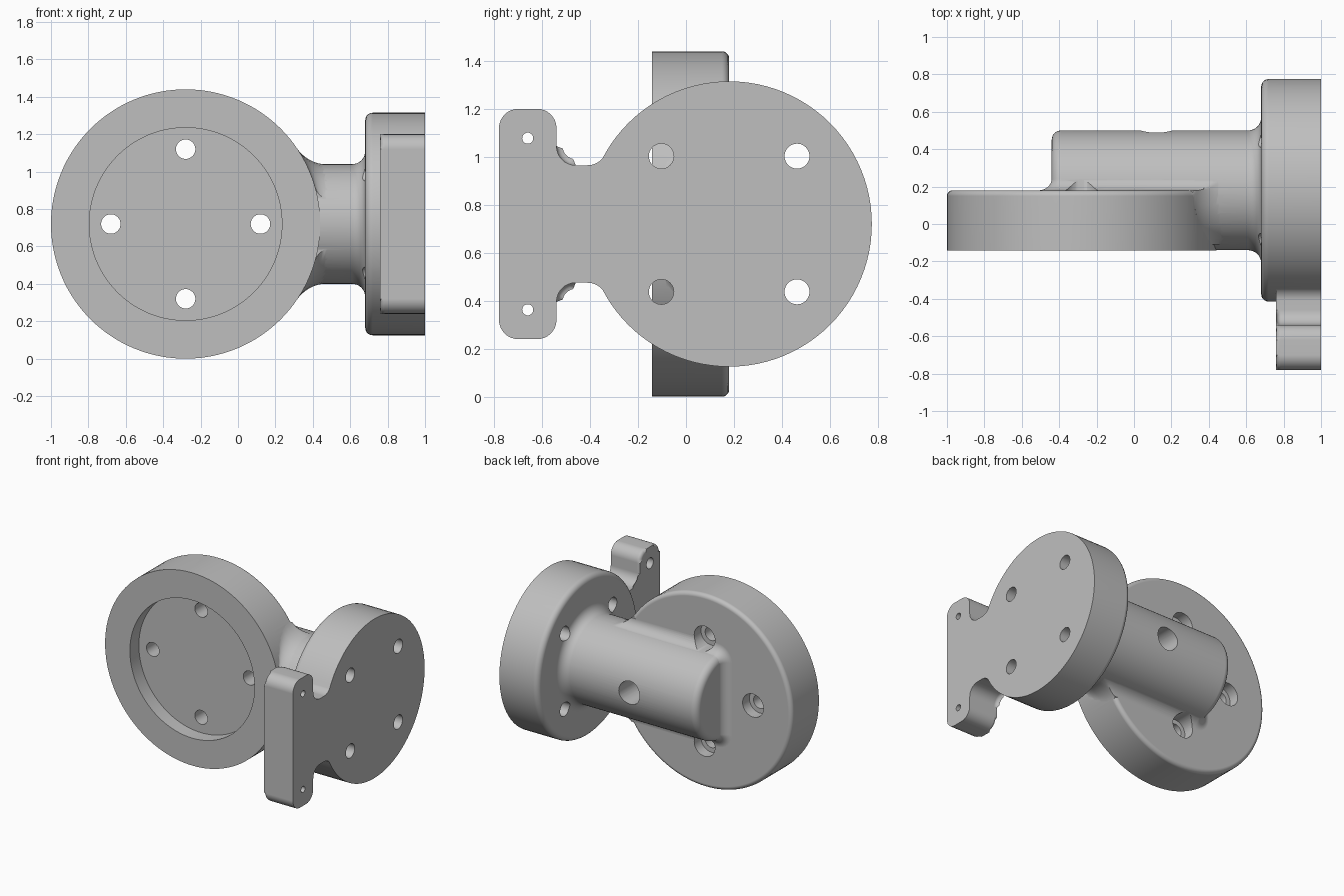
import bpy, bmesh
from math import sin, cos, pi, radians, sqrt, atan2

cube = bpy.data.objects.get("Cube")
if cube:
    bpy.data.objects.remove(cube, do_unlink=True)

Y0, Z0 = 0.18, 0.72          # shared axis of arm and mounting flange
DISC_X, DISC_R = -0.28, 0.72  # motor disc
ARM_R = 0.32

grey = bpy.data.materials.new("plain grey")
grey.use_nodes = True
colour = (0.52, 0.52, 0.52, 1)
grey.diffuse_color = colour
bsdf = next(n for n in grey.node_tree.nodes if n.type == 'BSDF_PRINCIPLED')
bsdf.inputs["Base Color"].default_value = colour


def arc(cx, cy, r, start, end, n=8):
    """Points on an arc, angles in degrees."""
    return [(cx + r * cos(radians(start + (end - start) * i / n)),
             cy + r * sin(radians(start + (end - start) * i / n))) for i in range(n + 1)]


def loft(name, rings, bevel=0):
    """Closed solid through equal-length rings; the first ring's edge may be rounded."""
    bm = bmesh.new()
    loops = [[bm.verts.new(p) for p in ring] for ring in rings]
    n = len(loops[0])
    for a, b in zip(loops, loops[1:]):
        for i in range(n):
            j = (i + 1) % n
            bm.faces.new((a[i], a[j], b[j], b[i]))
    first = bm.faces.new(loops[0])
    bm.faces.new(loops[-1])
    if bevel:
        bmesh.ops.bevel(bm, geom=list(first.edges), offset=bevel, segments=4,
                        profile=0.5, affect='EDGES')
    bmesh.ops.recalc_face_normals(bm, faces=bm.faces)
    mesh = bpy.data.meshes.new(name)
    bm.to_mesh(mesh)
    bm.free()
    mesh.materials.append(grey)
    ob = bpy.data.objects.new(name, mesh)
    bpy.context.collection.objects.link(ob)
    return ob


def lathe(name, profile, axis, centre, n=96):
    """Revolve (position, radius) pairs about a line along x or y."""
    c, z = centre
    rings = []
    for t, r in profile:
        ring = []
        for i in range(n):
            a = 2 * pi * i / n
            u, v = c + r * cos(a), z + r * sin(a)
            ring.append((t, u, v) if axis == 'x' else (u, t, v))
        rings.append(ring)
    return loft(name, rings)


def combine(target, other, operation):
    mod = target.modifiers.new(operation, 'BOOLEAN')
    mod.operation, mod.solver, mod.object = operation, 'EXACT', other
    bpy.context.view_layer.objects.active = target
    bpy.ops.object.modifier_apply(modifier=mod.name)
    bpy.data.objects.remove(other, do_unlink=True)


# Arm and round flange, turned as one piece with a flared root
profile = arc(-0.39, 0.27, 0.05, 180, 90)
profile += arc(0.61, 0.39, 0.07, 270, 360)
profile += arc(0.72, 0.555, 0.04, 180, 90, 5) + [(1.0, 0.595)]
bracket = lathe("pivot_bracket", profile, 'x', (Y0, Z0))

# Large disc with a softened back rim
profile = [(-0.141, DISC_R)] + arc(0.15, DISC_R - 0.03, 0.03, 90, 0, 5)
disc = lathe("large_disc", profile, 'y', (DISC_X, Z0), 128)


# Concave blend around the arm where it meets the disc
def blend_ring(y, off, limit):
    w = sqrt(ARM_R ** 2 - (y - Y0) ** 2) - 0.002
    r = 0.2 * w / ARM_R
    half = arc(-0.388, w - 0.05, 0.05 + off, 180, 90)
    cx = sqrt((DISC_R + r) ** 2 - (w + r) ** 2)
    start = 180 + atan2(w + r, cx) * 180 / pi
    for x, z in arc(DISC_X + cx, w + r, r, start, 270, 12):
        half.append((x, min(z, w + off) if limit else z))
    half.append((DISC_X + cx, w - 0.01))
    outline = half + [(x, -z) for x, z in reversed(half)]
    return [(x, y, Z0 + z) for x, z in outline]


F = 0.07
rings = [blend_ring(y, F, False) for y in (-0.11, -0.08, -0.04, 0.0, 0.05, 0.1, 0.155)]
for i in range(9):
    b = i / 8 * pi / 2
    rings.append(blend_ring(Y0 + F * (1 - cos(b)), F * (1 - sin(b)), True))
blend = loft("arm_blend", rings)

# Side tab with its neck, profile in y and z
half = arc(-0.70, 0.40, 0.08, 180, 90) + arc(-0.62, 0.40, 0.08, 90, 0)
half += arc(-0.46, 0.325, 0.08, 180, 270) + arc(-0.41, 0.325, 0.08, 270, 331)
half.append((-0.2, 0.2))
outline = half + [(y, -z) for y, z in reversed(half)]
tab = loft("side_tab", [[(x, y, Z0 + z) for y, z in outline] for x in (0.76, 1.0)], 0.025)

for part in (disc, blend, tab):
    combine(bracket, part, 'UNION')

# Shallow recess in the front of the disc
cutters = [lathe("recess_cutter", [(-0.3, 0.515), (-0.035, 0.515)], 'y', (DISC_X, Z0), 128)]

# Four counterbored holes through the disc
for dx, dz in ((0.4, 0), (-0.4, 0), (0, 0.4), (0, -0.4)):
    cutters.append(lathe("disc_hole_cutter",
                         [(-0.3, 0.052), (0.1, 0.052), (0.1, 0.086), (0.7, 0.086)],
                         'y', (DISC_X + dx, Z0 + dz), 40))

for s in (-1, 1):
    # Flange holes
    for t in (-1, 1):
        cutters.append(lathe("flange_hole_cutter", [(0.55, 0.052), (1.1, 0.052)],
                             'x', (Y0 + 0.283 * t, Z0 + 0.283 * s), 40))
    # Tab holes, wider at the back
    cutters.append(lathe("tab_hole_cutter",
                         [(0.7, 0.04), (0.88, 0.04), (0.88, 0.023), (1.1, 0.023)],
                         'x', (-0.66, Z0 + 0.358 * s), 32))
for cutter in cutters:
    combine(bracket, cutter, 'DIFFERENCE')

# Smooth curved faces, crisp machined edges
bpy.ops.object.select_all(action='DESELECT')
bracket.select_set(True)
bpy.context.view_layer.objects.active = bracket
bpy.ops.object.shade_smooth_by_angle(angle=radians(32))
weighted = bracket.modifiers.new("even_normals", 'WEIGHTED_NORMAL')
weighted.keep_sharp = True
